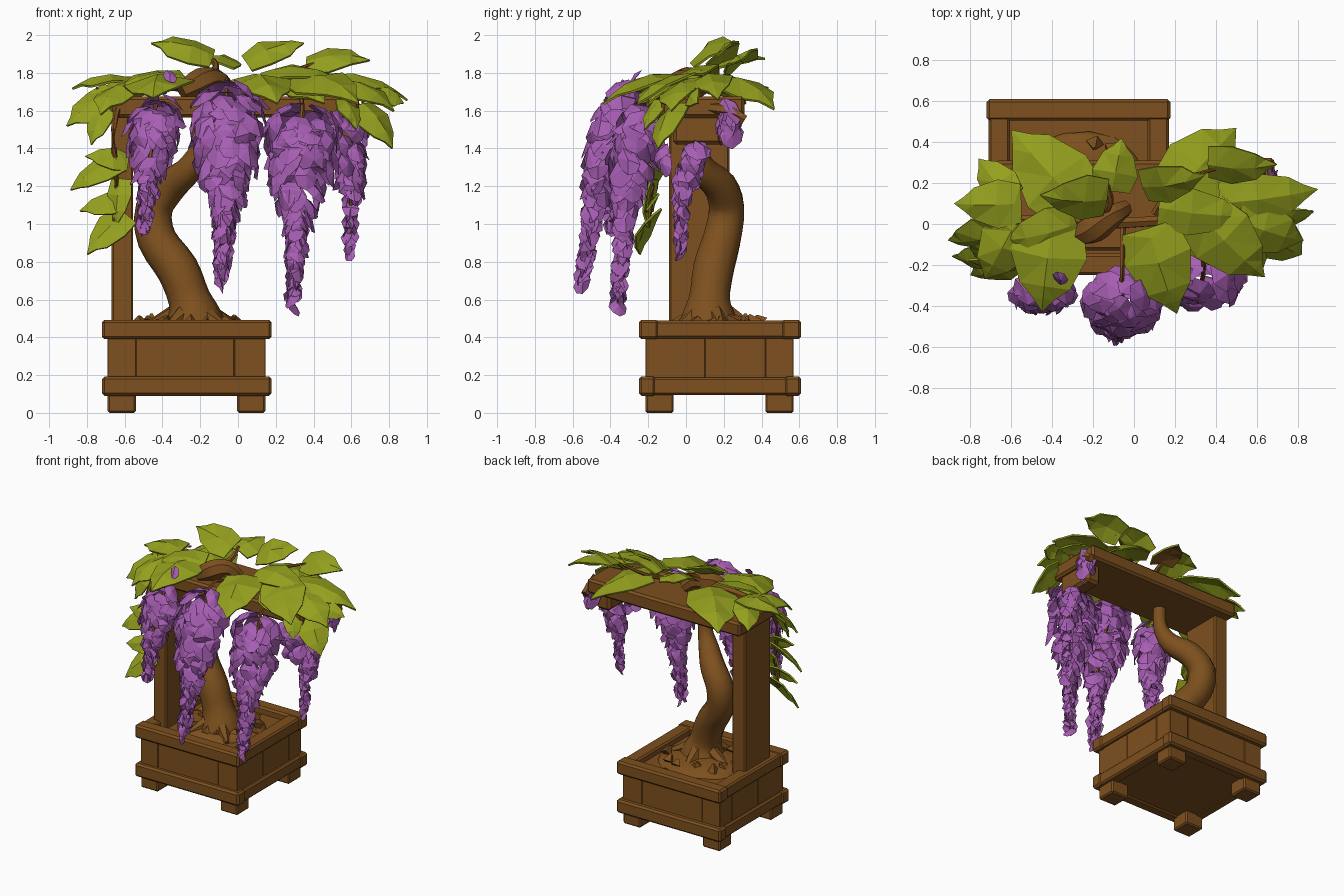
import bpy, bmesh, math, random
from mathutils import Vector, Matrix

if "Cube" in bpy.data.objects:
    bpy.data.objects.remove(bpy.data.objects["Cube"])

random.seed(7)
UP = Vector((0, 0, 1))


def material(name, rgb):
    m = bpy.data.materials.new(name)
    m.diffuse_color = (*rgb, 1)
    m.use_nodes = True
    m.node_tree.nodes["Principled BSDF"].inputs["Base Color"].default_value = m.diffuse_color
    return m


WOOD = material("brown wood", (0.205, 0.080, 0.013))
LEAF = material("leaf green", (0.295, 0.350, 0.013))
BLOOM = material("blossom purple", (0.385, 0.112, 0.450))


def finish(name, bm, mat, smooth=None):
    me = bpy.data.meshes.new(name)
    bm.to_mesh(me)
    bm.free()
    me.materials.append(mat)
    ob = bpy.data.objects.new(name, me)
    bpy.context.collection.objects.link(ob)
    if smooth:
        for p in me.polygons:
            p.use_smooth = True
        me.set_sharp_from_angle(angle=math.radians(smooth))
    return ob


def box(name, x0, x1, y0, y1, z0, z1, bevel=0.01):
    bm = bmesh.new()
    bmesh.ops.create_cube(bm, size=1)
    for v in bm.verts:
        v.co = ((x0 + x1) / 2 + v.co.x * (x1 - x0),
                (y0 + y1) / 2 + v.co.y * (y1 - y0),
                (z0 + z1) / 2 + v.co.z * (z1 - z0))
    if bevel:
        bmesh.ops.bevel(bm, geom=bm.edges[:], offset=bevel, segments=1, affect='EDGES')
    return finish(name, bm, WOOD)


def spline(pts, steps):
    """Catmull-Rom through (x, y, z, radius) points."""
    p = [Vector(q) for q in pts]
    p = [p[0] * 2 - p[1]] + p + [p[-1] * 2 - p[-2]]
    out = []
    for i in range(1, len(p) - 2):
        a, b, c, d = p[i - 1:i + 3]
        for k in range(steps):
            t = k / steps
            out.append(0.5 * (2 * b + (c - a) * t + (2 * a - 5 * b + 4 * c - d) * t * t
                              + (3 * b - a - 3 * c + d) * t ** 3))
    return out + [p[-2]]


def tube(name, pts, sides=6, steps=3):
    path = spline(pts, steps)
    bm = bmesh.new()
    rings = []
    for i, q in enumerate(path):
        a, b = path[max(i - 1, 0)].to_3d(), path[min(i + 1, len(path) - 1)].to_3d()
        rot = UP.rotation_difference((b - a).normalized())
        rings.append([bm.verts.new(q.to_3d() + rot @ Vector((
            q.w * math.cos(j * math.tau / sides), q.w * math.sin(j * math.tau / sides), 0)))
            for j in range(sides)])
    for r, s in zip(rings, rings[1:]):
        for j in range(sides):
            k = (j + 1) % sides
            bm.faces.new((r[j], r[k], s[k], s[j]))
    bm.faces.new(rings[0][::-1])
    bm.faces.new(rings[-1])
    return finish(name, bm, WOOD, 40)


# --- planter: feet, floor, plank walls and two rims
X0, X1, Y0, Y1 = -0.69, 0.145, -0.215, 0.57
for fx in (X0, X1 - 0.15):
    for fy in (Y0, Y1 - 0.15):
        box("planter_foot", fx, fx + 0.15, fy, fy + 0.15, 0, 0.13)
box("planter_floor", X0, X1, Y0, Y1, 0.10, 0.16, 0)
xs, ys = (X0, -0.54, -0.02, X1), (Y0, 0.10, 0.42, Y1)
for a, b in zip(xs, xs[1:]):
    for y in (Y0, Y1 - 0.06):
        box("wall_plank", a, b, y, y + 0.06, 0.15, 0.44, 0.003)
for a, b in zip(ys, ys[1:]):
    for x in (X0, X1 - 0.06):
        box("wall_plank", x, x + 0.06, a, b, 0.15, 0.44, 0.003)
for z, w in ((0.09, 0.09), (0.39, 0.105)):
    for y in (-0.25, 0.61 - w):
        box("rim_beam_long", -0.72, 0.178, y, y + w, z, z + 0.103, 0.014)
    for x in (-0.71, 0.17 - w):
        box("rim_beam_side", x, x + w, -0.24, 0.60, z + 0.004, z + 0.098, 0.012)

# --- soil mound with a few rough clods
box("soil_bed", -0.63, 0.08, -0.16, 0.51, 0.38, 0.44, 0)
bm = bmesh.new()
bmesh.ops.create_icosphere(bm, subdivisions=3, radius=1)
for v in bm.verts:
    n = 1 + random.uniform(-0.05, 0.05)
    v.co = (-0.27 + v.co.x * 0.33 * n, 0.17 + v.co.y * 0.29 * n, 0.43 + v.co.z * 0.075 * n)
finish("soil_mound", bm, WOOD, 50)
bm = bmesh.new()
for i in range(12):
    a, r = i * 2.4, random.uniform(0.2, 0.27)
    m = Matrix.Translation((-0.27 + r * math.cos(a), 0.17 + 0.85 * r * math.sin(a), 0.495))
    m = m @ Matrix.Rotation(random.uniform(-1, 1), 4, 'X') @ Matrix.Rotation(a, 4, 'Z')
    bmesh.ops.create_cone(bm, cap_ends=True, segments=4, radius1=0.045, radius2=0.01,
                          depth=random.uniform(0.03, 0.07), matrix=m)
finish("soil_clods", bm, WOOD)

# --- trellis: post, top plank and short end bracket
box("trellis_post", -0.67, -0.555, -0.09, 0.23, 0.42, 1.60)
box("trellis_beam", -0.68, 0.64, -0.13, 0.31, 1.565, 1.675, 0.016)
box("beam_bracket", 0.50, 0.62, -0.07, 0.23, 1.42, 1.58, 0.02)

# --- trunk, roots and branches
tube("trunk", [(-0.23, 0.12, 0.42, 0.19), (-0.235, 0.12, 0.52, 0.145), (-0.26, 0.125, 0.61, 0.112),
               (-0.32, 0.145, 0.76, 0.112), (-0.43, 0.19, 0.92, 0.104), (-0.445, 0.215, 1.08, 0.098),
               (-0.36, 0.18, 1.20, 0.09), (-0.26, 0.09, 1.29, 0.073), (-0.20, 0.05, 1.42, 0.05),
               (-0.20, 0.04, 1.62, 0.045), (-0.18, 0.02, 1.74, 0.05)], 10)
for a in (0.3, 1.6, 2.9, 4.2, 5.4):
    c, s = math.cos(a), math.sin(a)
    tube("root", [(-0.24 + c * 0.06, 0.13 + s * 0.06, 0.55, 0.05),
                  (-0.24 + c * 0.17, 0.13 + s * 0.15, 0.49, 0.04),
                  (-0.24 + c * 0.28, 0.13 + s * 0.23, 0.45, 0.015)])
tube("crown_branch", [(-0.30, -0.06, 1.70, 0.05), (-0.2, -0.02, 1.75, 0.075),
                      (-0.11, 0.04, 1.76, 0.06), (-0.04, 0.08, 1.70, 0.04)], 7)
for name, pts in (
        ("upper_twig", [(-0.2, 0, 1.74, 0.03), (-0.12, 0.1, 1.82, 0.02), (-0.13, 0.19, 1.87, 0.012)]),
        ("right_branch", [(-0.15, 0, 1.71, 0.03), (0.2, 0.02, 1.71, 0.025), (0.62, 0.05, 1.69, 0.02)]),
        ("left_branch", [(-0.2, 0, 1.73, 0.04), (-0.45, 0.02, 1.74, 0.03), (-0.75, 0.02, 1.71, 0.015)]),
        ("right_twig", [(0.1, 0.05, 1.72, 0.02), (0.2, 0.2, 1.78, 0.013), (0.4, 0.27, 1.85, 0.008)]),
        ("side_vine", [(-0.6, -0.05, 1.72, 0.02), (-0.66, -0.17, 1.5, 0.015),
                       (-0.64, -0.18, 1.2, 0.014), (-0.66, -0.2, 0.98, 0.01)]),
        ("end_stub", [(0.6, 0.1, 1.62, 0.03), (0.65, 0.22, 1.6, 0.035), (0.655, 0.31, 1.55, 0.03)])):
    tube(name, pts, 6)


# --- leaves: folded, arched blades from base to tip, rolled to face the hint
def add_leaf(bm, base, tip, width, hint, arch):
    axis = tip - base
    side = axis.cross(hint).normalized()
    norm = side.cross(axis).normalized()
    rows = []
    for t, w, shift in ((0, 0.0, 0), (0.1, 0.40, -0.09), (0.36, 0.5, -0.02),
                        (0.68, 0.33, 0.02), (0.84, 0.15, 0), (1, 0, 0)):
        mid = base + axis * t + norm * (arch * axis.length * math.sin(math.pi * t))
        row = [bm.verts.new(mid)]
        if w:
            for s in (-1, 1):
                row.append(bm.verts.new(mid + side * s * w * width + axis * shift
                                        - norm * width * w * random.uniform(0.1, 0.45)))
        rows.append(row)
    for a, b in zip(rows, rows[1:]):
        for k in (1, 2):
            f = [a[0], b[0]] + ([b[k]] if len(b) > 1 else []) + ([a[k]] if len(a) > 1 else [])
            face = bm.faces.new(f)
            face.normal_update()
            if face.normal.dot(norm) < 0:
                face.normal_flip()


def leaves(name, table, hint, radial=0.0, arch=0.11, under=None):
    bm = bmesh.new()
    for r in table:
        base, tip = Vector(r[0:3]), Vector(r[3:6])
        out = Vector((tip.x * 0.4, tip.y - 0.08, 0)).normalized() * radial
        add_leaf(bm, base, tip, r[6], Vector(hint) + out, arch)
    bmesh.ops.triangulate(bm, faces=bm.faces[:])
    ob = finish(name, bm, LEAF)
    mod = ob.modifiers.new("thickness", 'SOLIDIFY')
    mod.thickness = 0.012
    if under:
        ob.data.materials.append(under)
        mod.material_offset = 1


leaves("back_crown_leaf", [(-0.11, 0.16, 1.86, -0.06, 0.42, 1.88, 0.23)], (0, -0.5, 1), under=WOOD)
leaves("crown_leaves", [
    (-0.13, 0.12, 1.89, -0.46, 0.14, 1.96, 0.25),
    (0.04, 0.18, 1.86, 0.35, 0.24, 1.96, 0.22), (0.36, 0.29, 1.86, 0.70, 0.29, 1.87, 0.22)],
    (0, -0.65, 1))
leaves("canopy_leaves", [
    (-0.26, 0.08, 1.77, -0.60, 0.46, 1.64, 0.38), (0.20, 0.15, 1.78, 0.50, 0.47, 1.61, 0.36),
    (0.42, 0.10, 1.78, 0.90, 0.17, 1.66, 0.26), (0.32, 0.05, 1.78, 0.64, -0.26, 1.64, 0.34),
    (0.50, 0.02, 1.77, 0.83, -0.08, 1.60, 0.28), (0.07, -0.02, 1.79, 0.21, -0.44, 1.64, 0.34),
    (-0.40, 0.00, 1.78, -0.45, -0.43, 1.67, 0.38), (-0.58, 0.00, 1.76, -0.73, -0.27, 1.58, 0.26),
    (-0.55, 0.10, 1.77, -0.88, 0.10, 1.72, 0.24), (-0.60, 0.12, 1.76, -0.76, 0.32, 1.64, 0.20),
    (0.12, 0.08, 1.80, 0.56, 0.04, 1.75, 0.24), (-0.28, 0.00, 1.78, -0.64, -0.08, 1.72, 0.24),
    (0.30, -0.04, 1.74, 0.46, -0.20, 1.64, 0.20)],
    (0, -0.2, 1), 0.45, 0.14)
leaves("left_hanging_leaves", [
    (-0.66, -0.04, 1.70, -0.91, -0.08, 1.52, 0.21),
    (-0.70, -0.10, 1.62, -0.78, -0.16, 1.42, 0.15), (-0.63, -0.16, 1.34, -0.89, -0.16, 1.18, 0.18),
    (-0.58, -0.17, 1.33, -0.81, -0.18, 1.36, 0.13), (-0.60, -0.18, 1.12, -0.84, -0.18, 1.07, 0.14),
    (-0.59, -0.18, 1.05, -0.80, -0.25, 0.84, 0.20), (-0.62, -0.18, 1.24, -0.64, -0.21, 0.99, 0.14)],
    (-0.5, -1, 0.6))
leaves("right_hanging_leaves", [
    (0.66, -0.06, 1.64, 0.82, -0.15, 1.40, 0.23), (0.56, -0.13, 1.66, 0.63, -0.22, 1.50, 0.14),
    (0.74, 0.02, 1.69, 0.88, 0.06, 1.64, 0.12)], (0.75, -0.8, 0.5))


# --- blossoms: cupped petals shingled around hanging stems
def add_petal(bm, pos, out, size, tilt):
    side = out.cross(UP).normalized()
    down = (-UP + out * tilt).normalized()
    side = (side + down * random.uniform(-0.45, 0.45)).normalized()
    norm = down.cross(side)
    if norm.dot(out) < 0:
        norm = -norm
    rim = []
    for u, v in ((-0.45, -0.25), (-0.45, 0.25), (0, 0.52), (0.4, 0.36),
                 (0.6, 0), (0.4, -0.36), (0, -0.52)):
        rim.append(bm.verts.new(pos + (down * u + side * v) * size
                                - norm * size * random.uniform(0.03, 0.22)))
    top = bm.verts.new(pos + norm * size * 0.08)
    for i in range(len(rim)):
        bm.faces.new((top, rim[i - 1], rim[i]))


SHAPE = ((0, 0.6), (0.06, 0.9), (0.18, 1), (0.38, 0.92), (0.5, 0.66), (0.62, 0.3), (0.8, 0.2), (1, 0.05))


def profile(s):
    for (a, ra), (b, rb) in zip(SHAPE, SHAPE[1:]):
        if s <= b:
            return ra + (rb - ra) * (s - a) / (b - a)
    return SHAPE[-1][1]


def cluster(name, top, mid, tip, rx, ry, count, size):
    top, mid, tip = Vector(top), Vector(mid), Vector(tip)
    bm = bmesh.new()
    for i in range(count):
        s = ((i + 0.5) / count) ** 1.2
        a = i * 2.39996 + random.uniform(-0.3, 0.3)
        r = profile(s) * random.uniform(0.82, 1.06)
        out = Vector((math.cos(a), math.sin(a), 0))
        axis = top.lerp(mid, s * 2) if s < 0.5 else mid.lerp(tip, s * 2 - 1)
        # upper front slopes back toward the beam
        pos = axis + Vector((out.x * rx * r, out.y * ry * r, random.uniform(-0.02, 0.02)))
        if s < 0.2 and out.y < 0:
            pos.z += out.y * 0.06
        tilt = random.uniform(0.8, 1.8) if s < 0.07 else random.uniform(0.0, 0.7)
        add_petal(bm, pos, out, size * (1 - 0.38 * s) * random.uniform(0.85, 1.15), tilt)
    bmesh.ops.recalc_face_normals(bm, faces=bm.faces[:])
    finish(name, bm, BLOOM)
    tube(name + "_stem", [(top.x * 0.9, 0, 1.70, 0.015), (top.x, top.y * 0.8, top.z + 0.02, 0.012),
                          (*mid, 0.012), (*tip, 0.006)], 5)


cluster("left_blossom", (-0.43, -0.32, 1.65), (-0.47, -0.38, 1.30), (-0.50, -0.40, 0.98),
        0.135, 0.08, 66, 0.145)
cluster("middle_blossom", (-0.06, -0.34, 1.72), (-0.06, -0.47, 1.22), (-0.09, -0.55, 0.70),
        0.195, 0.11, 98, 0.16)
cluster("right_blossom", (0.34, -0.25, 1.61), (0.32, -0.32, 1.14), (0.29, -0.36, 0.58),
        0.195, 0.12, 98, 0.15)
cluster("end_blossom", (0.60, 0.06, 1.42), (0.60, -0.02, 1.18), (0.59, -0.03, 0.85),
        0.08, 0.07, 42, 0.125)

# --- loose petals by the beam end, beside the right cluster and on the crown
bm = bmesh.new()
for i in range(9):
    a = i * 2.4
    out = Vector((math.cos(a), math.sin(a), 0))
    add_petal(bm, Vector((0.63, 0.23, 1.60 - i * 0.015)) + out * 0.05, out, 0.135, 0.2)
for i in range(8):
    pos = Vector((0.53 + 0.05 * (i % 3), -0.2 + 0.012 * i, 1.56 - 0.035 * i))
    add_petal(bm, pos, Vector((0.6, -0.8, 0)), 0.11, random.uniform(0, 0.6))
add_petal(bm, Vector((-0.36, -0.27, 1.79)), Vector((0, -1, 0)), 0.08, 0.9)
bmesh.ops.recalc_face_normals(bm, faces=bm.faces[:])
finish("loose_petals", bm, BLOOM)
